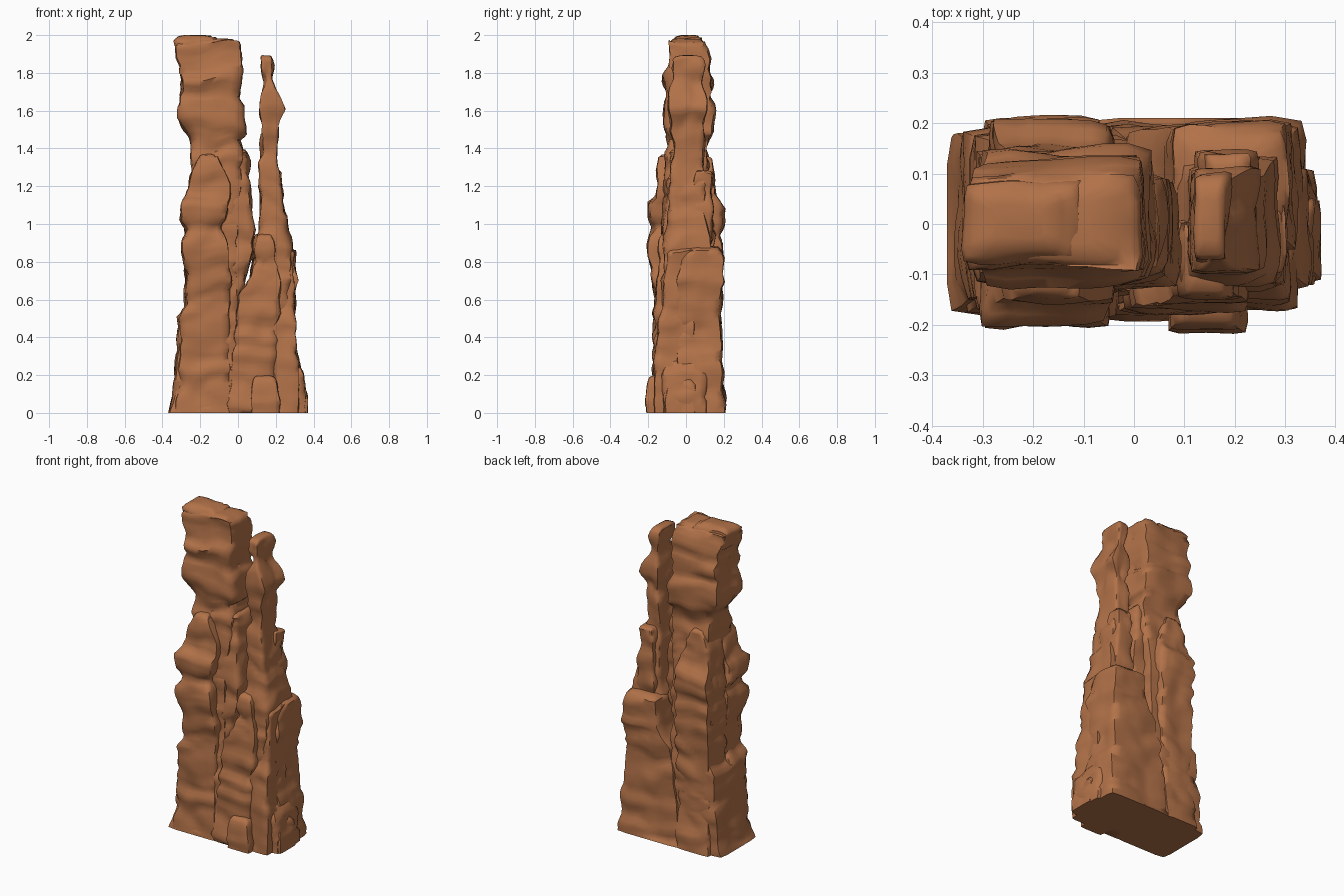
import bpy
import bmesh
import math
from mathutils import Vector, noise

old = bpy.data.objects.get("Cube")
if old:
    bpy.data.objects.remove(old, do_unlink=True)

# Single sandstone colour
sandstone = bpy.data.materials.new("sandstone")
sandstone.use_nodes = True
colour = (0.445, 0.168, 0.066, 1)
sandstone.diffuse_color = colour
shader = sandstone.node_tree.nodes["Principled BSDF"]
shader.inputs["Base Color"].default_value = colour
shader.inputs["Roughness"].default_value = 0.9

SIDES = 32
STEP = 0.025
ROUGH = 0.015
BOXINESS = 15


def box_outline(index):
    """Point on a box outline with slightly rounded corners."""
    angle = math.tau * index / SIDES
    c, s = math.cos(angle), math.sin(angle)
    reach = (abs(c) ** BOXINESS + abs(s) ** BOXINESS) ** (1 / BOXINESS)
    return c / reach, s / reach


def section_point(ring, index, seed, fade, inset=1):
    """Point on a ring, weathered by flat, layered noise."""
    z, left, right, front, back = ring
    px, py = box_outline(index)
    x = (left + right) / 2 + px * inset * (right - left) / 2
    y = (front + back) / 2 + py * inset * (back - front) / 2
    # Tilted layers, pinched into narrow grooves, plus broad lumps
    layer = z + 0.12 * x * math.sin(seed) + 0.1 * y
    strata = noise.noise(Vector((x * 2 + seed, y * 2, layer * 13)))
    groove = abs(noise.noise(Vector((x * 3, y * 3 + seed, layer * 8))))
    lumps = noise.noise(Vector((x * 9, y * 9 + seed, z * 7)))
    push = ROUGH * fade * (strata + lumps - max(0, 1 - groove * 9) * 0.6)
    sag = 0.04 * fade * noise.noise(Vector((x * 7, y * 7, z * 4 + seed)))
    return Vector((x + px * push, y + py * push, z + sag))


def rock_column(name, seed, profile):
    """Loft a rock through rings of (height, left, right, front, back) in hundredths."""
    rings = [[v / 100 for v in ring] for ring in profile]
    filled = []
    for low, high in zip(rings, rings[1:]):
        count = max(1, round((high[0] - low[0]) / STEP))
        for i in range(count):
            t = i / count
            filled.append([a + (b - a) * t for a, b in zip(low, high)])

    bm = bmesh.new()
    loops = []

    def add_loop(ring, fade, inset=1):
        loops.append([bm.verts.new(section_point(ring, k, seed, fade, inset))
                      for k in range(SIDES)])

    for i, ring in enumerate(filled):
        add_loop(ring, min(1, i / 2))
    # Worn, gently domed top
    top = rings[-1]
    for drop, inset in ((0.018, 1), (0.005, 0.86), (0, 0.5)):
        add_loop([top[0] - drop] + top[1:], 0.4 * inset, inset)

    for low, high in zip(loops, loops[1:]):
        for k in range(SIDES):
            n = (k + 1) % SIDES
            bm.faces.new((low[k], low[n], high[n], high[k]))
    bm.faces.new(reversed(loops[0]))
    bm.faces.new(loops[-1])
    bmesh.ops.recalc_face_normals(bm, faces=bm.faces)

    mesh = bpy.data.meshes.new(name)
    bm.to_mesh(mesh)
    bm.free()
    mesh.materials.append(sandstone)
    obj = bpy.data.objects.new(name, mesh)
    bpy.context.collection.objects.link(obj)
    bpy.ops.object.select_all(action='DESELECT')
    obj.select_set(True)
    bpy.context.view_layer.objects.active = obj
    bpy.ops.object.shade_smooth_by_angle(angle=math.radians(65))


# Tall tower with overhanging ledges
rock_column("main_tower", 1, [
    (0, -37, 0, -18, 18), (4, -35, 0, -17, 18), (20, -34, 0, -16, 18),
    (33, -32, 0, -15, 18), (50, -32, 0, -15, 18), (56, -28, 0, -14, 17),
    (64, -28, 0, -13, 16), (84, -28, 0, -13, 15), (100, -27, 0, -13, 15),
    (112, -26, 1, -12, 14), (122, -25, 2, -11, 13),
    (136, -24, 3, -10, 12), (140, -25, 3, -9, 11), (145, -26, 1, -10, 12),
    (149, -28, 4, -11, 14), (156, -32, 4, -12, 15), (164, -32, 4, -12, 15),
    (168, -32, 1, -11, 13), (171, -30, 1, -11, 14), (177, -29, 2, -12, 14),
    (181, -31, 2, -9, 12), (186, -31, 2, -9, 13), (190, -33, 2, -9, 12),
    (194, -33, 1, -9, 10), (198, -32, -1, -8, 9)])

# Rib along the tower's inner side
rock_column("tower_rib", 13, [
    (40, -12, -1, -12, 7), (62, -12, 0, -12, 7), (68, -12, 4, -12, 8),
    (78, -12, 6, -12, 8), (86, -12, 8, -12, 8), (102, -12, 8, -12, 9),
    (112, -12, 7, -11, 9), (124, -12, 6, -10, 9), (140, -12, 5, -9, 9)])

# Small slab crowning the tower
rock_column("tower_cap", 2, [
    (188, -32, -8, -7, 9), (195, -33, -11, -7, 8), (200, -33, -13, -6, 7)])

# Pointed buttress leaning on the front
rock_column("front_buttress", 3, [
    (0, -34, -4, -18, 0), (30, -31, -4, -17, 0), (50, -31, -4, -18, 0),
    (57, -27, -4, -16, 0), (74, -27, -4, -18, 0), (80, -29, -5, -20, 0),
    (92, -29, -6, -20, 0), (97, -27, -7, -18, 0), (102, -30, -5, -20, 0),
    (110, -30, -5, -20, 0), (114, -28, -4, -16, 0), (121, -26, -4, -15, 0),
    (129, -25, -8, -16, 0), (137, -21, -12, -14, 0)])

# Matching buttress on the back
rock_column("back_buttress", 4, [
    (0, -30, -8, 0, 21), (25, -29, -6, 0, 19), (60, -28, -5, 0, 18),
    (80, -28, -5, 0, 19), (86, -29, -5, 0, 20), (93, -28, -5, 0, 18),
    (99, -28, -4, 0, 20), (107, -28, -4, 0, 21), (114, -27, -5, 0, 16),
    (125, -25, -9, 0, 15), (136, -21, -13, 0, 14)])

# Slim separate spire
rock_column("slim_spire", 5, [
    (0, 6, 28, -14, 15), (60, 6, 28, -13, 15), (80, 8, 28, -12, 13),
    (94, 10, 27, -11, 12), (104, 11, 27, -10, 11), (112, 12, 24, -9, 10),
    (126, 12, 22, -8, 9), (132, 11, 21, -8, 10), (144, 13, 22, -7, 10),
    (150, 12, 22, -9, 11), (160, 12, 25, -9, 11), (165, 12, 23, -9, 11),
    (171, 13, 20, -9, 10), (183, 12, 19, -8, 10), (189, 12, 18, -7, 9)])

# Knob on the back of the spire
rock_column("spire_knob", 6, [
    (88, 13, 25, 2, 13), (100, 13, 25, 4, 14), (116, 13, 23, 4, 14),
    (128, 14, 23, 5, 14)])

# Broad block behind the spire's foot
rock_column("back_block", 7, [
    (0, -10, 34, -5, 21), (27, -7, 33, -5, 19), (34, -5, 30, -5, 19),
    (50, -3, 30, -5, 18), (60, -1, 30, -5, 18), (66, 5, 30, -4, 18),
    (70, 6, 31, -4, 20), (83, 7, 30, -3, 20), (88, 9, 29, 0, 18)])

# Side ledge next to the spire
rock_column("side_ledge", 8, [
    (0, 18, 32, -17, 4), (26, 18, 32, -16, 4), (32, 18, 30, -15, 4),
    (48, 18, 30, -14, 4), (52, 18, 30, -13, 4), (78, 20, 30, -11, 4),
    (87, 21, 29, -9, 3)])

# Stepped slabs across the front of the foot
rock_column("front_slab", 9, [
    (0, -5, 20, -18, 0), (22, -4, 20, -17, 0), (40, -2, 21, -17, 0),
    (47, -2, 20, -16, 0), (53, -1, 22, -17, 0), (61, 0, 22, -16, 0),
    (66, 5, 22, -15, 0), (72, 7, 22, -15, 0), (80, 8, 20, -14, 0),
    (95, 10, 18, -14, 0)])
rock_column("low_front_step", 10, [
    (0, 7, 22, -21, -8), (14, 7, 21, -21, -8), (20, 8, 20, -20, -8)])

# Low steps on the outer side
rock_column("outer_step", 11, [
    (0, 20, 36, -12, 11), (14, 20, 35, -12, 11), (28, 20, 32, -11, 10)])
rock_column("outer_foot", 12, [
    (0, 24, 37, -11, 5), (13, 24, 36, -10, 5), (18, 24, 35, -9, 4)])
